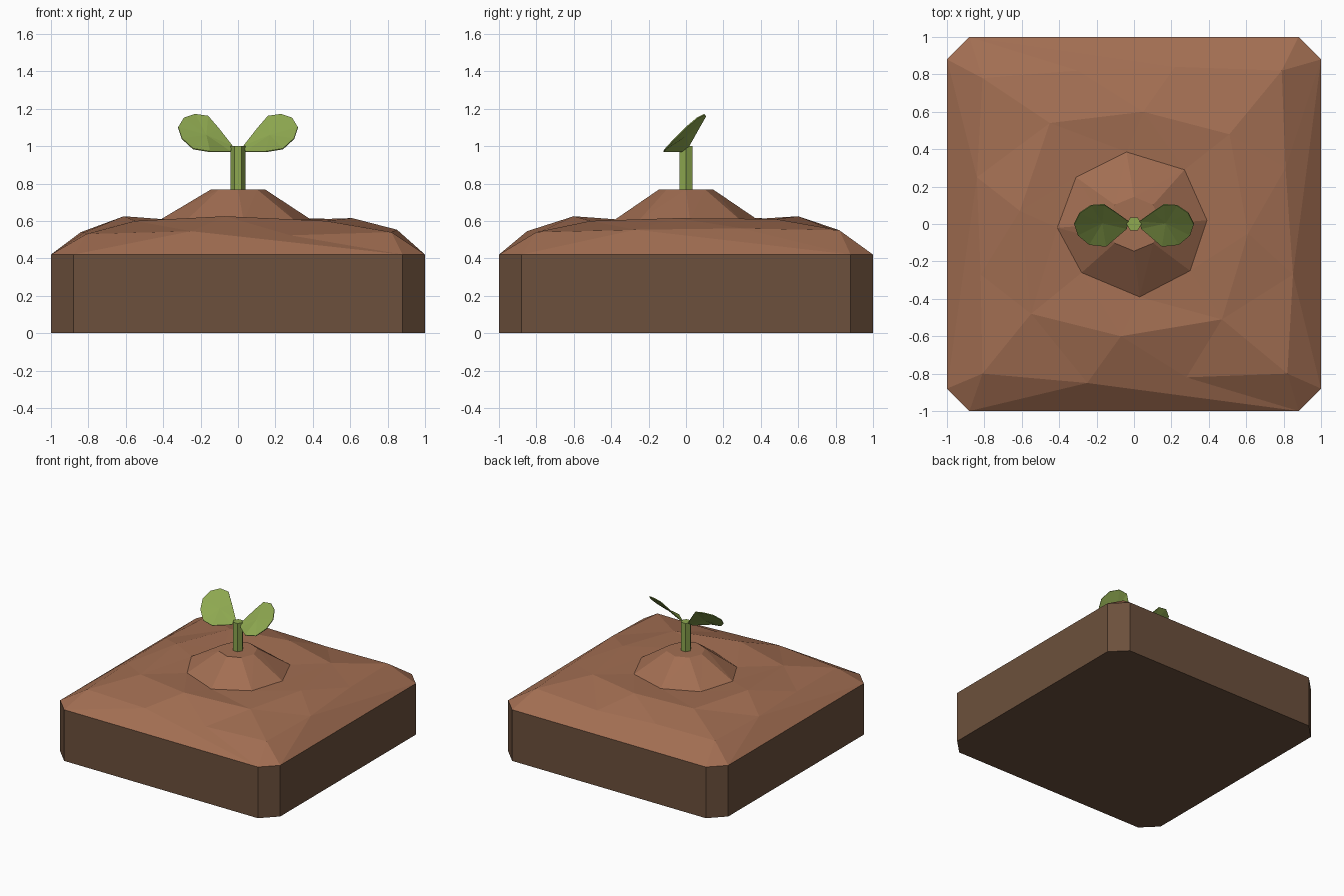
import bpy, bmesh, math

if "Cube" in bpy.data.objects:
    bpy.data.objects.remove(bpy.data.objects["Cube"])


def material(name, r, g, b):
    lin = [((c / 255 + 0.055) / 1.055) ** 2.4 for c in (r, g, b)]
    m = bpy.data.materials.new(name)
    m.diffuse_color = (*lin, 1)
    m.use_nodes = True
    m.node_tree.nodes["Principled BSDF"].inputs["Base Color"].default_value = m.diffuse_color
    return m


soil = material("soil brown", 162, 110, 82)
earth = material("dark earth", 108, 80, 60)
green = material("sprout green", 142, 168, 80)


def finish(bm, name, mat):
    me = bpy.data.meshes.new(name)
    bm.to_mesh(me)
    bm.free()
    me.materials.append(mat)
    ob = bpy.data.objects.new(name, me)
    bpy.context.collection.objects.link(ob)
    return ob


def prism(name, outline, z0, z1, mat, cap):
    bm = bmesh.new()
    lo = [bm.verts.new((x, y, z0)) for x, y in outline]
    hi = [bm.verts.new((x, y, z1)) for x, y in outline]
    n = len(lo)
    for i in range(n):
        j = (i + 1) % n
        bm.faces.new((lo[i], lo[j], hi[j], hi[i]))
    bm.faces.new(lo[::-1])
    if cap:
        bm.faces.new(hi)
    return finish(bm, name, mat)


def zip_rings(bm, a, b):
    """Triangulate between outer ring a and inner ring b, walking by angle."""
    turn = 2 * math.pi

    def angles(ring):
        t = [math.atan2(v.co.y, v.co.x) for v in ring]
        return t + [t[0] + turn]

    def ordered(ring):
        return sorted(ring, key=lambda v: math.atan2(v.co.y, v.co.x))

    a, b = ordered(a), ordered(b)
    ta, tb = angles(a), angles(b)
    i = j = 0
    while i < len(a) or j < len(b):
        va, vb = a[i % len(a)], b[j % len(b)]
        mid_a = (ta[i] + ta[i + 1]) / 2 if i < len(a) else 99
        mid_b = (tb[j] + tb[j + 1]) / 2 if j < len(b) else 99
        if mid_a <= mid_b:
            bm.faces.new((va, a[(i + 1) % len(a)], vb))
            i += 1
        else:
            bm.faces.new((va, b[(j + 1) % len(b)], vb))
            j += 1


# Square earth block with clipped corners
c = 0.88
block = [(-c, -1), (c, -1), (1, -c), (1, c), (c, 1), (-c, 1), (-1, c), (-1, -c)]
prism("earth_block", block, 0, 0.42, earth, False)

# Lumpy soil surface with central mound: rings from rim to top
rim = [(x, y, 0.42) for x, y in block]
shoulder = [(-.81, -.8, .53), (-.25, -.85, .545), (.28, -.82, .523), (.82, -.8, .54),
            (.85, -.27, .553), (.81, .3, .56), (.79, .82, .55), (.22, .84, .53),
            (-.3, .82, .55), (-.81, .78, .535), (-.84, .25, .54), (-.82, -.27, .54)]
plateau = [(-.55, -.48, .60), (-.07, -.6, .625), (.47, -.51, .60), (.61, -.05, .615),
           (.51, .48, .61), (.05, .6, .625), (-.45, .54, .61), (-.61, .07, .625)]
foot = [(-.28, -.26, .60), (.03, -.39, .60), (.3, -.25, .605), (.39, .02, .607),
        (.27, .29, .605), (-.04, .385, .605), (-.31, .25, .60), (-.41, -.02, .61)]
crown = [(.145 * math.cos(k * math.pi / 4), .145 * math.sin(k * math.pi / 4), .768)
         for k in range(8)]
bm = bmesh.new()
rings = [[bm.verts.new(p) for p in r] for r in (rim, shoulder, plateau, foot, crown)]
for outer, inner in zip(rings, rings[1:]):
    zip_rings(bm, outer, inner)
bm.faces.new(rings[-1])
finish(bm, "soil_mound", soil)

# Six-sided stem
hexagon = [(.04 * math.cos(k * math.pi / 3), .04 * math.sin(k * math.pi / 3)) for k in range(6)]
prism("stem", hexagon, 0.74, 1.0, green, True)

# Two mirrored tilted leaves, slightly cupped
leaf = [(.03, .015, 1.0), (.10, .065, 1.09), (.16, .105, 1.16), (.23, .10, 1.17),
        (.29, .06, 1.15), (.32, 0, 1.10), (.30, -.06, 1.04), (.24, -.11, .985),
        (.15, -.12, .97), (.04, -.025, .97)]
for side, name in ((1, "leaf_right"), (-1, "leaf_left")):
    bm = bmesh.new()
    edge = [bm.verts.new((side * x, y, z)) for x, y, z in leaf]
    mid = bm.verts.new((side * .17, 0.005, 1.058))
    for k in range(len(edge)):
        tri = (edge[(k + 1) % len(edge)], edge[k], mid)
        bm.faces.new(tri if side > 0 else tri[::-1])
    ob = finish(bm, name, green)
    mod = ob.modifiers.new("thickness", "SOLIDIFY")
    mod.thickness = 0.006
    mod.offset = 0
